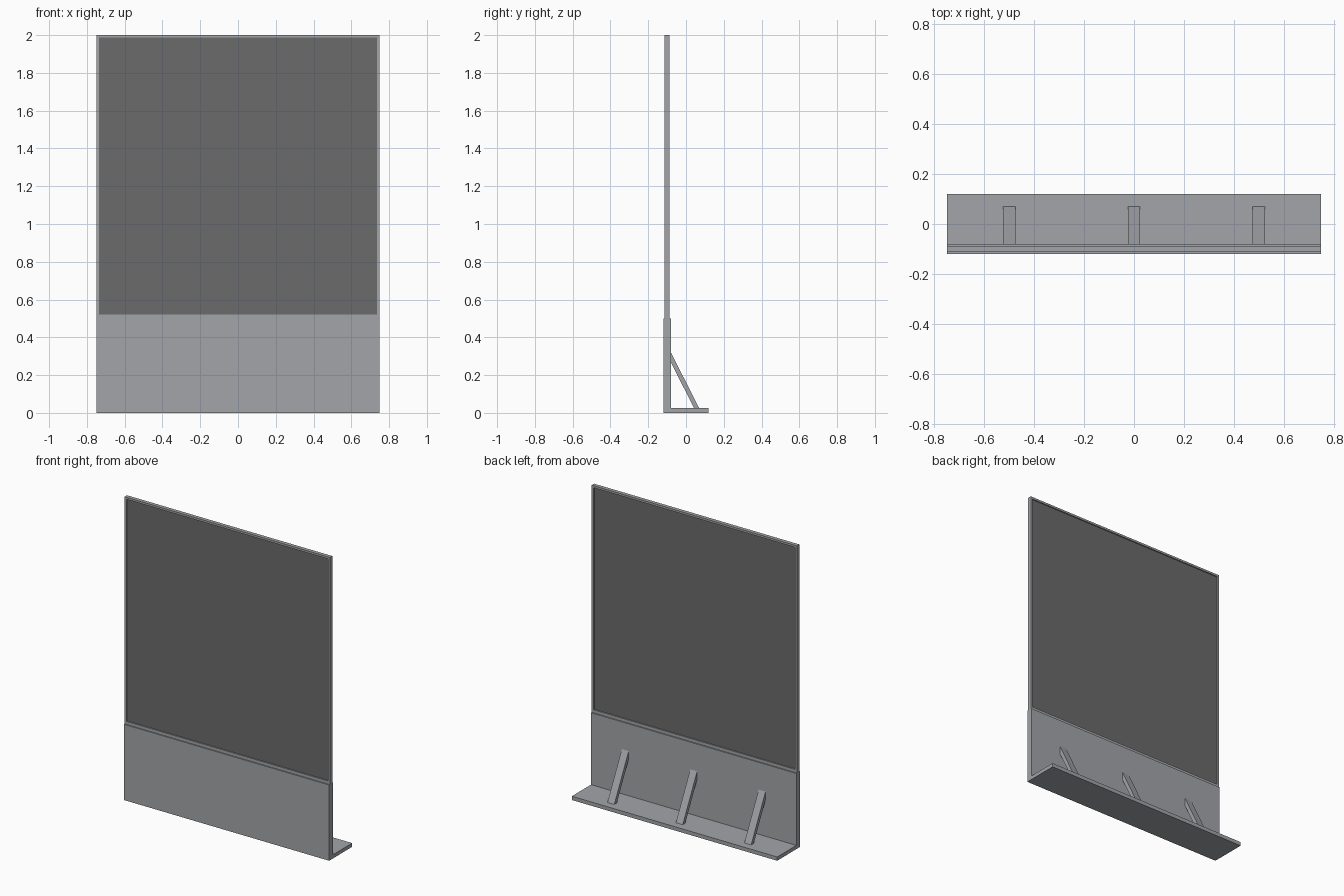
import bpy, bmesh

if "Cube" in bpy.data.objects:
    bpy.data.objects.remove(bpy.data.objects["Cube"])


def material(name, rgb):
    m = bpy.data.materials.new(name)
    m.diffuse_color = (*rgb, 1)
    m.use_nodes = True
    m.node_tree.nodes["Principled BSDF"].inputs["Base Color"].default_value = m.diffuse_color
    return m


grey = material("light grey metal", (0.36, 0.375, 0.395))
dark = material("dark grey panel", (0.145, 0.145, 0.145))


def finish(name, bm, mats):
    bmesh.ops.recalc_face_normals(bm, faces=bm.faces)
    me = bpy.data.meshes.new(name)
    bm.to_mesh(me)
    bm.free()
    for m in mats:
        me.materials.append(m)
    ob = bpy.data.objects.new(name, me)
    bpy.context.collection.objects.link(ob)
    return ob


def extrude_x(name, profile, x0, x1):
    """Extrude a (y, z) profile along x."""
    bm = bmesh.new()
    face = bm.faces.new([bm.verts.new((x0, y, z)) for y, z in profile])
    r = bmesh.ops.extrude_face_region(bm, geom=[face])
    verts = [g for g in r["geom"] if isinstance(g, bmesh.types.BMVert)]
    bmesh.ops.translate(bm, verts=verts, vec=(x1 - x0, 0, 0))
    return finish(name, bm, [grey])


# L-shaped base: front wall and foot
extrude_x("base", [(-0.12, 0), (0.12, 0), (0.12, 0.025), (-0.08, 0.025),
                   (-0.08, 0.5), (-0.12, 0.5)], -0.75, 0.75)

# Diagonal braces behind the wall
for i, x in enumerate((-0.5, 0, 0.5)):
    extrude_x(f"brace_{i + 1}", [(-0.08, 0.32), (-0.08, 0.267),
                                 (0.043, 0.025), (0.07, 0.025)],
              x - 0.025, x + 0.025)

# Upper frame with a recessed dark panel on both sides
bm = bmesh.new()
bmesh.ops.create_cube(bm, size=1)
for v in bm.verts:
    v.co = (v.co.x * 1.5, -0.1 + v.co.y * 0.025, 1.25 + v.co.z * 1.5)
bm.normal_update()
for f in [f for f in bm.faces if abs(f.normal.y) > 0.9]:
    side = 1 if f.normal.y > 0 else -1
    bmesh.ops.inset_region(bm, faces=[f], thickness=0.0135, use_even_offset=True)
    for v in f.verts:
        if v.co.z < 1:
            v.co.z = 0.52
    panel = bmesh.ops.extrude_discrete_faces(bm, faces=[f])["faces"][0]
    bmesh.ops.translate(bm, verts=panel.verts, vec=(0, -side * 0.0075, 0))
    panel.material_index = 1
finish("screen_frame", bm, [grey, dark])
